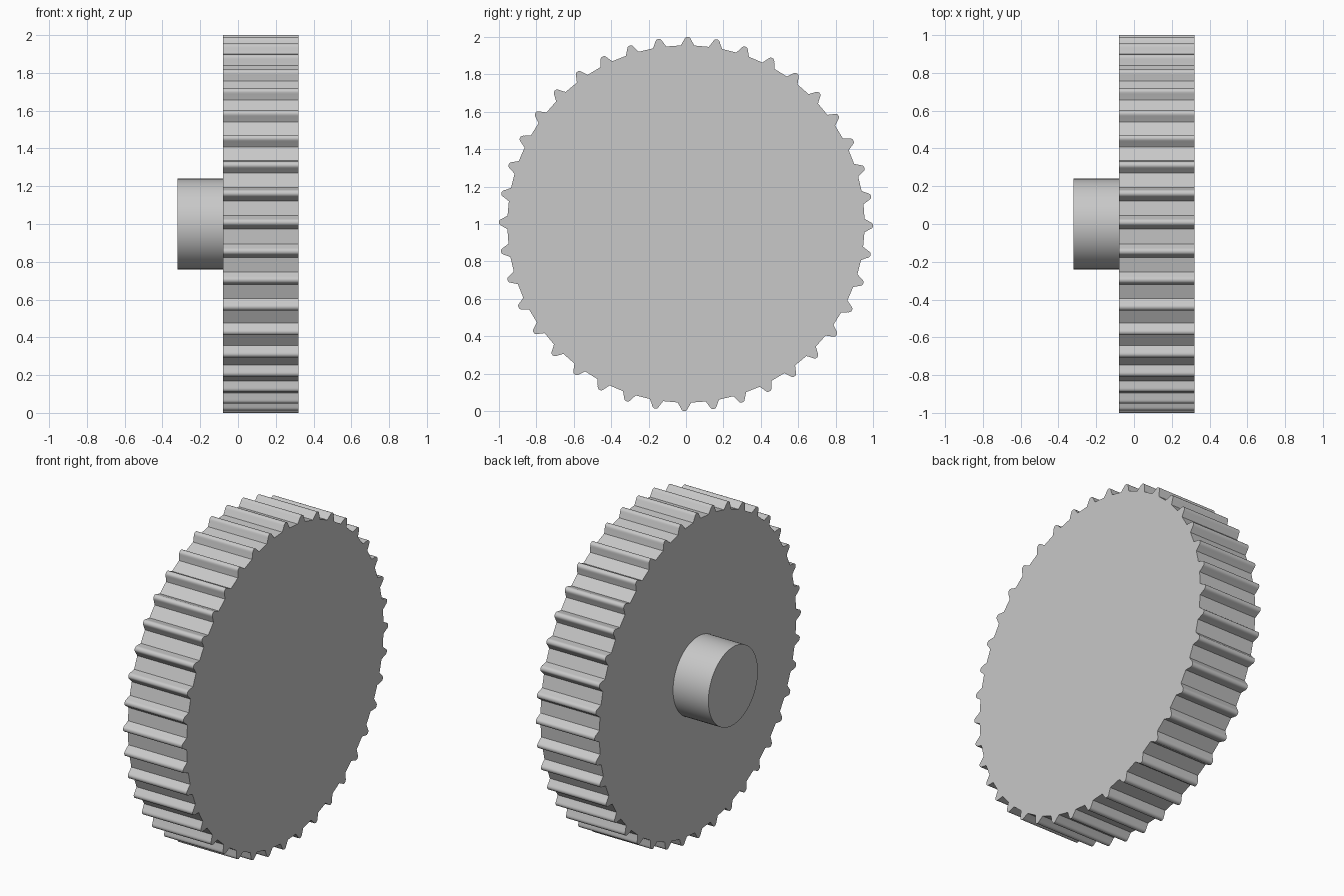
import bpy
import bmesh
from math import sin, cos, radians, tau

cube = bpy.data.objects.get("Cube")
if cube:
    bpy.data.objects.remove(cube, do_unlink=True)

# Plain grey metal
grey = bpy.data.materials.new("grey metal")
grey.use_nodes = True
colour = (0.58, 0.58, 0.58, 1)
grey.diffuse_color = colour
grey.node_tree.nodes["Principled BSDF"].inputs["Base Color"].default_value = colour


def extrude_profile(name, profile, x0, x1):
    """Solid made from a closed (y, z) outline, extruded along x."""
    bm = bmesh.new()
    face = bm.faces.new([bm.verts.new((x0, y, z)) for y, z in profile])
    made = bmesh.ops.extrude_face_region(bm, geom=[face])["geom"]
    for v in made:
        if isinstance(v, bmesh.types.BMVert):
            v.co.x = x1
    bmesh.ops.recalc_face_normals(bm, faces=bm.faces)
    mesh = bpy.data.meshes.new(name)
    bm.to_mesh(mesh)
    bm.free()
    mesh.materials.append(grey)
    obj = bpy.data.objects.new(name, mesh)
    bpy.context.collection.objects.link(obj)
    bpy.ops.object.select_all(action="DESELECT")
    obj.select_set(True)
    bpy.context.view_layer.objects.active = obj
    bpy.ops.object.shade_smooth_by_angle(angle=radians(30))
    return obj


def polar(radius, angle):
    return radius * sin(angle), 1 + radius * cos(angle)


# Toothed wheel: one rounded tooth repeated around the rim
TEETH = 40
half_tooth = [(2.15, 0.955), (1.15, 0.984), (0.95, 0.991), (0.65, 0.997), (0.25, 1.0)]
tooth = [(-a, r) for a, r in half_tooth] + half_tooth[::-1]
rim = [polar(r, tau * i / TEETH + radians(a + 0.5))
       for i in range(TEETH) for a, r in tooth]
extrude_profile("toothed_wheel", rim, -0.08, 0.32)

# Round shaft on the wheel's right side
SIDES = 64
circle = [polar(0.24, tau * i / SIDES) for i in range(SIDES)]
extrude_profile("shaft", circle, -0.32, -0.08)
